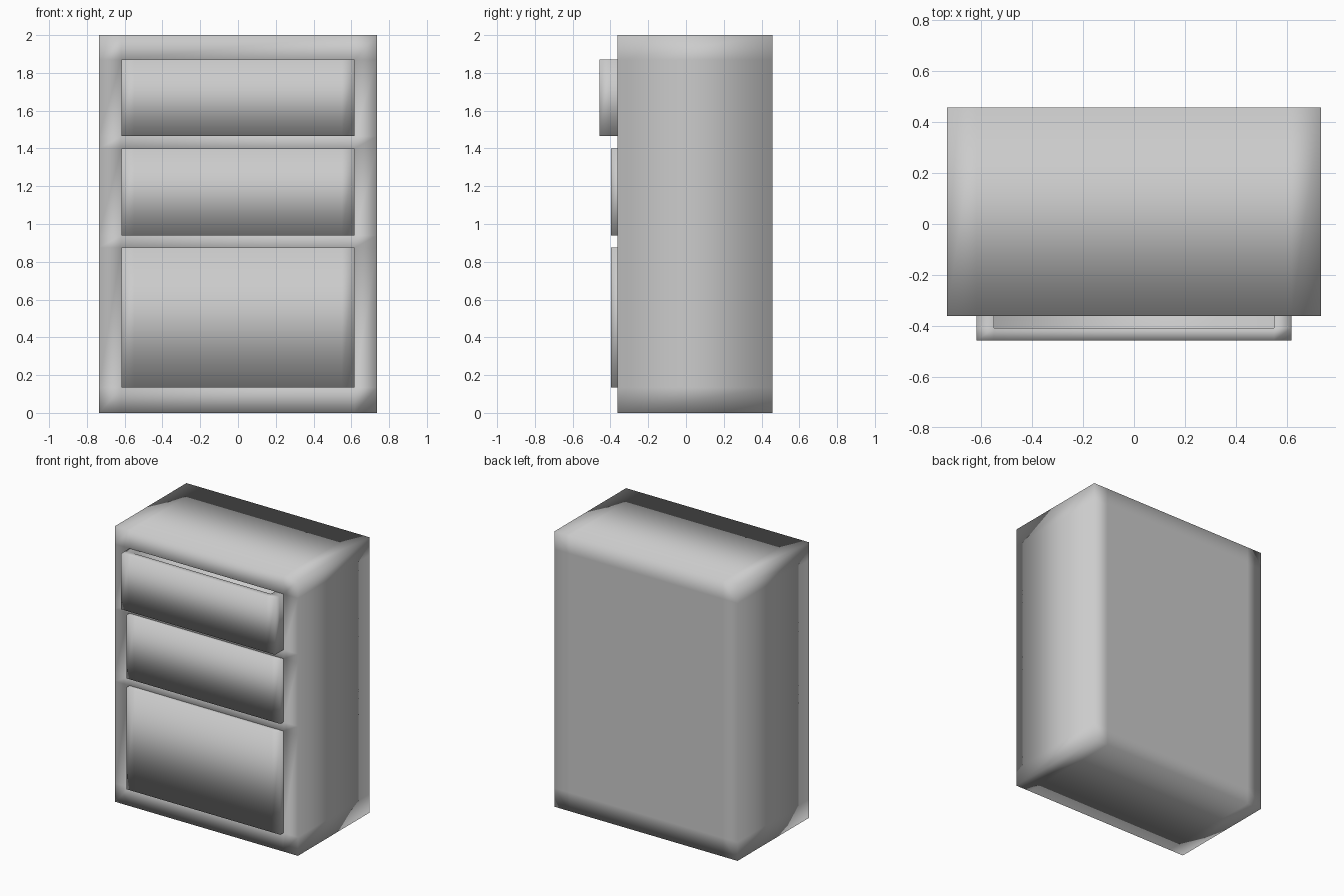
import bpy, bmesh
from mathutils import Vector

if "Cube" in bpy.data.objects:
    bpy.data.objects.remove(bpy.data.objects["Cube"])


def grid_box(name, xs, ys, zs, hollow, push):
    """Closed box with edge loops at the given coordinates; faces whose
    centre passes hollow() are pushed inwards along the push vector."""
    bm = bmesh.new()
    cache = {}

    def vert(*co):
        if co not in cache:
            cache[co] = bm.verts.new(co)
        return cache[co]

    def side(us, vs, place):
        for u0, u1 in zip(us, us[1:]):
            for v0, v1 in zip(vs, vs[1:]):
                bm.faces.new([vert(*place(u, v)) for u, v in
                              ((u0, v0), (u1, v0), (u1, v1), (u0, v1))])

    for i in (0, -1):
        side(xs, zs, lambda u, v: (u, ys[i], v))
        side(ys, zs, lambda u, v: (xs[i], u, v))
        side(xs, ys, lambda u, v: (u, v, zs[i]))
    bmesh.ops.recalc_face_normals(bm, faces=bm.faces[:])
    picked = [f for f in bm.faces if hollow(f.calc_center_median())]
    new = bmesh.ops.extrude_discrete_faces(bm, faces=picked)["faces"]
    bmesh.ops.translate(bm, verts=list({v for f in new for v in f.verts}),
                        vec=Vector(push))
    bmesh.ops.recalc_face_normals(bm, faces=bm.faces[:])
    for f in bm.faces:
        f.smooth = True
    mesh = bpy.data.meshes.new(name)
    bm.to_mesh(mesh)
    bm.free()
    ob = bpy.data.objects.new(name, mesh)
    bpy.context.collection.objects.link(ob)
    return ob


W, FRONT, BACK = 0.735, -0.362, 0.458
DW = 0.618
# name, bottom, top, front of each drawer
drawers = [("lower_drawer", 0.135, 0.875, -0.397),
           ("middle_drawer", 0.94, 1.40, -0.397),
           ("upper_drawer", 1.465, 1.87, -0.458)]

# cabinet carcass with three drawer openings
levels = [0.0] + [z for d in drawers for z in d[1:3]] + [2.0]
grid_box("cabinet", [-W, -DW, DW, W], [FRONT, BACK], levels,
         lambda c: abs(c.y - FRONT) < 1e-4 and abs(c.x) < 0.1
         and any(lo < c.z < hi for _, lo, hi, _ in drawers),
         (0, 0.77, 0))

# open-topped drawers, the upper one pulled out slightly
for name, lo, hi, y in drawers:
    grid_box(name, [-DW, -0.55, 0.55, DW], [y, y + 0.05, y + 0.70, y + 0.75],
             [lo, hi],
             lambda c: abs(c.z - hi) < 1e-4 and abs(c.x) < 0.1
             and y + 0.05 < c.y < y + 0.70,
             (0, 0, lo + 0.05 - hi))
